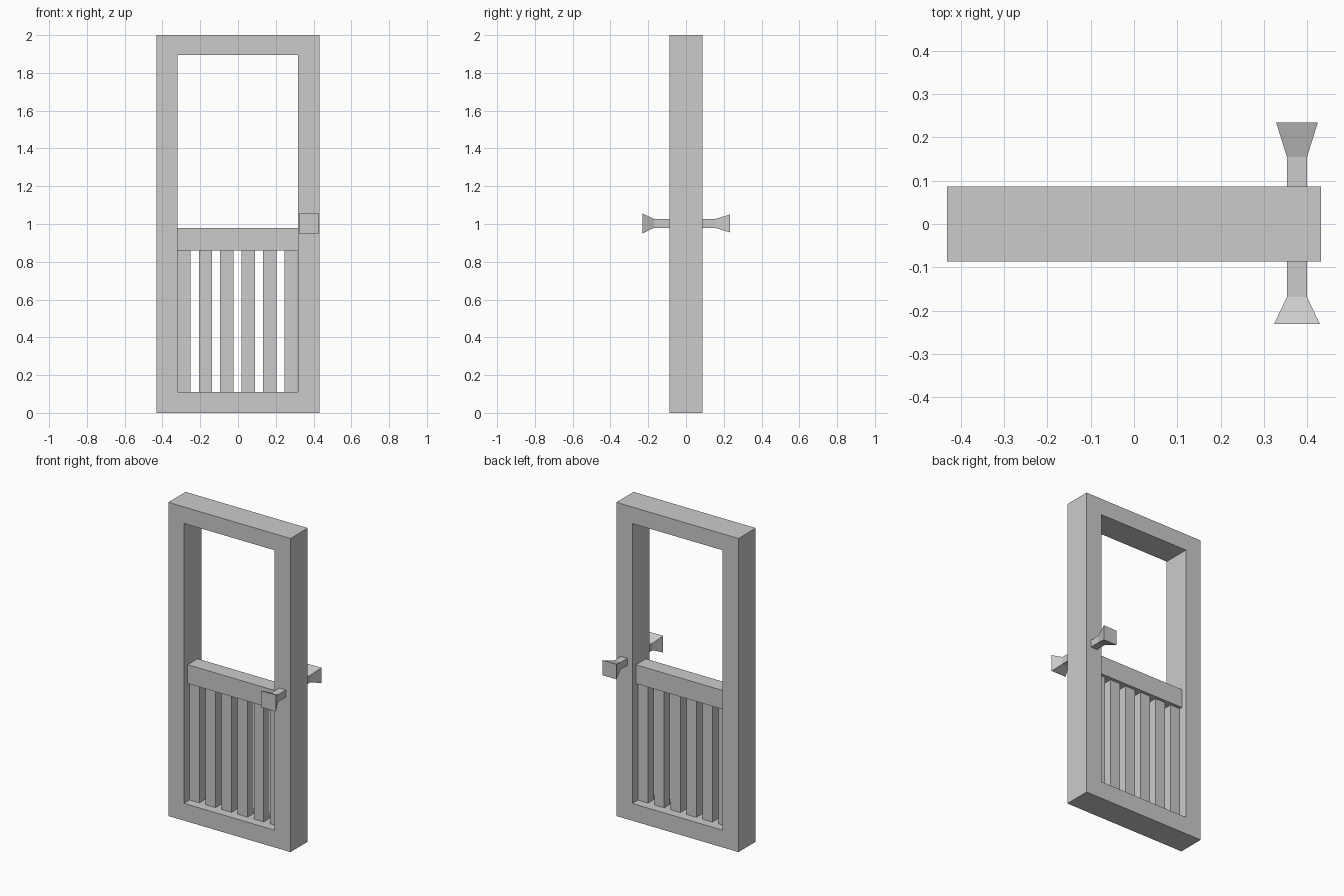
import bpy, bmesh

if "Cube" in bpy.data.objects:
    bpy.data.objects.remove(bpy.data.objects["Cube"])


def make_object(name, bm):
    bmesh.ops.recalc_face_normals(bm, faces=bm.faces)
    mesh = bpy.data.meshes.new(name)
    bm.to_mesh(mesh)
    bm.free()
    obj = bpy.data.objects.new(name, mesh)
    bpy.context.collection.objects.link(obj)
    return obj


def loft(name, rings, closed=False):
    """Join rings of equal point count; cap the ends or close the loop."""
    bm = bmesh.new()
    loops = [[bm.verts.new(p) for p in ring] for ring in rings]
    pairs = list(zip(loops, loops[1:]))
    if closed:
        pairs.append((loops[-1], loops[0]))
    else:
        bm.faces.new(loops[0])
        bm.faces.new(loops[-1])
    for a, b in pairs:
        for i in range(len(a)):
            j = (i + 1) % len(a)
            bm.faces.new((a[i], a[j], b[j], b[i]))
    return make_object(name, bm)


def rect(x0, x1, z0, z1, y):
    return [(x0, y, z0), (x1, y, z0), (x1, y, z1), (x0, y, z1)]


def box(name, x0, x1, z0, z1, depth):
    return loft(name, [rect(x0, x1, z0, z1, y) for y in (-depth, depth)])


# Outer frame with one tall opening
D = 0.087
outer = (-0.431, 0.431, 0.0, 2.0)
inner = (-0.32, 0.318, 0.11, 1.895)
loft("door_frame", [rect(*outer, -D), rect(*outer, D),
                    rect(*inner, D), rect(*inner, -D)], closed=True)

# Middle rail
box("middle_rail", -0.32, 0.318, 0.86, 0.98, 0.05)

# Six vertical slats below the rail
for i in range(6):
    x = -0.286 + i * 0.1134
    box(f"slat_{i + 1}", x - 0.035, x + 0.035, 0.11, 0.86, 0.03)


# Flared square handles, one on each face
def handle(name, sections):
    cx, cz = 0.376, 1.003
    loft(name, [rect(cx - h, cx + h, cz - h, cz + h, y) for y, h in sections])


handle("front_handle", [(-D, 0.023), (-0.168, 0.023), (-0.231, 0.053)])
handle("back_handle", [(D, 0.023), (0.154, 0.023), (0.234, 0.048)])
